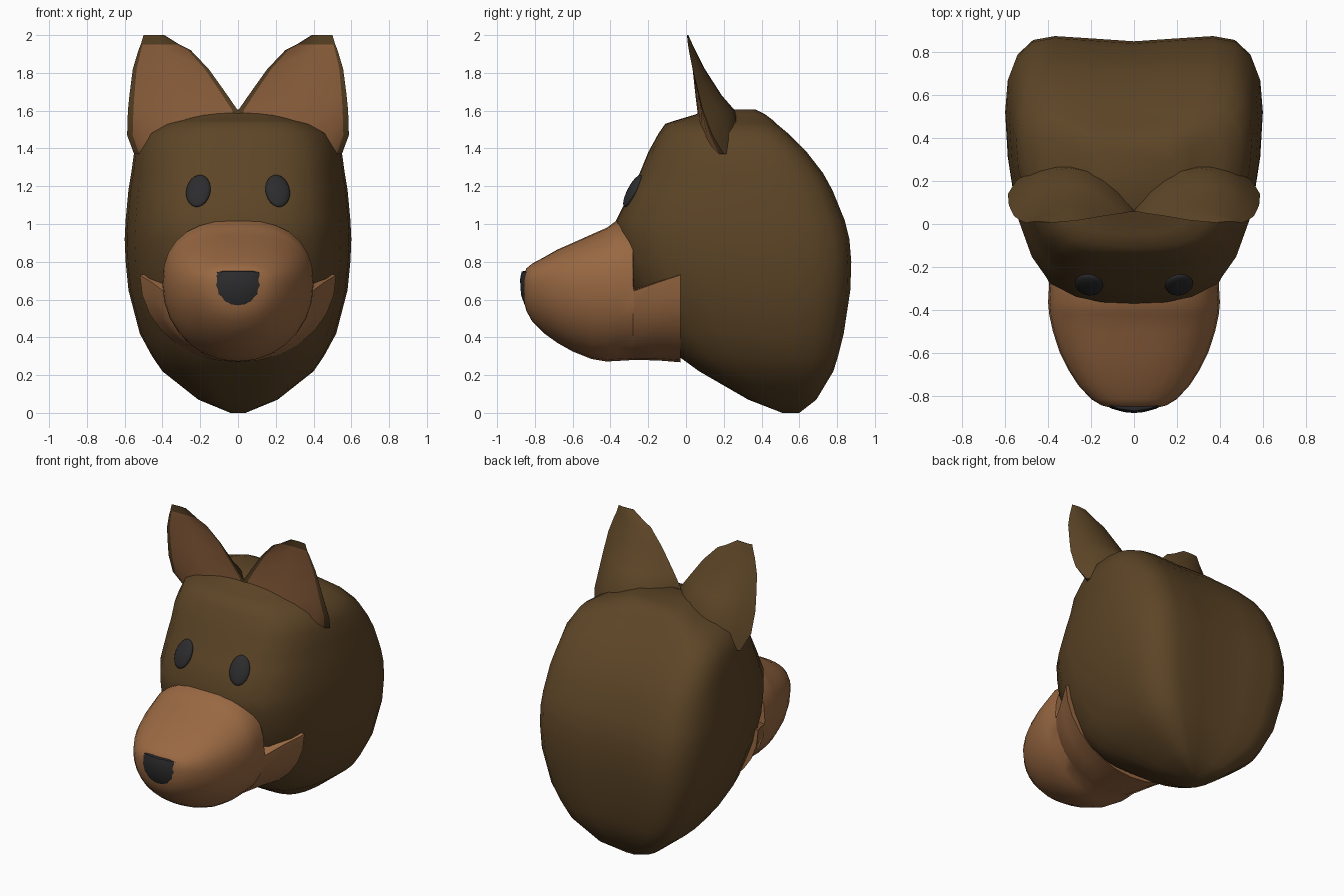
import bpy, bmesh, math

if "Cube" in bpy.data.objects:
    bpy.data.objects.remove(bpy.data.objects["Cube"])


def material(name, rgb):
    m = bpy.data.materials.new(name)
    m.diffuse_color = (*rgb, 1)
    m.use_nodes = True
    m.node_tree.nodes["Principled BSDF"].inputs["Base Color"].default_value = m.diffuse_color
    return m


DARK = material("dark_fur", (0.11, 0.06, 0.02))
TAN = material("tan_fur", (0.32, 0.14, 0.055))
BLACK = material("black", (0.025, 0.025, 0.027))


def loft(name, rings, mats, pick=None, angle=40):
    """Skin closed rings of points; pick(level, side) gives the material slot."""
    bm = bmesh.new()
    vs = [[bm.verts.new(p) for p in r] for r in rings]
    n = len(rings[0])
    for i in range(len(rings) - 1):
        for j in range(n):
            k = (j + 1) % n
            f = bm.faces.new((vs[i][j], vs[i][k], vs[i + 1][k], vs[i + 1][j]))
            f.material_index = pick(i, j) if pick else 0
    bm.faces.new(vs[0])
    bm.faces.new(vs[-1])
    bmesh.ops.recalc_face_normals(bm, faces=bm.faces)
    me = bpy.data.meshes.new(name)
    bm.to_mesh(me)
    bm.free()
    ob = bpy.data.objects.new(name, me)
    bpy.context.collection.objects.link(ob)
    for m in mats:
        me.materials.append(m)
    smooth(ob, angle)
    return ob


def smooth(ob, angle):
    bpy.ops.object.select_all(action='DESELECT')
    ob.select_set(True)
    bpy.context.view_layer.objects.active = ob
    bpy.ops.object.shade_smooth_by_angle(angle=math.radians(angle))


# Skull: horizontal sections of one outline (half width, front-to-back fraction)
half = [(0, 0), (.25, .005), (.45, .025), (.65, .075), (.8, .18), (.91, .33), (.98, .55),
        (1, .72), (.98, .84), (.91, .93), (.79, .985), (.62, 1), (.3, .99), (0, .98)]
outline = half + [(-u, v) for u, v in half[-2:0:-1]]
# z, half width, front y, back y
levels = [(0, .04, .51, .6), (.07, .21, .33, .69), (.22, .4, .07, .78), (.3, .455, -.04, .805),
          (.42, .52, -.15, .835), (.65, .58, -.28, .87), (.8, .595, -.345, .875),
          (.92, .6, -.362, .865), (1.02, .595, -.37, .84), (1.18, .58, -.29, .775),
          (1.27, .565, -.245, .725), (1.38, .55, -.2, .64), (1.48, .5, -.145, .54),
          (1.53, .41, -.11, .48), (1.55, .34, -.05, .46), (1.58, .27, .05, .42),
          (1.605, .2, .1, .37)]
loft("head", [[(u * w, f + v * (b - f), z) for u, v in outline] for z, w, f, b in levels], [DARK])


# Muzzle and jaw: upright sections from the nose end back to the cheeks
def muzzle_ring(y, w, top, bottom, mid, n=28):
    ring = []
    for i in range(n):
        a = 2 * math.pi * i / n
        c, s = math.cos(a), math.sin(a)
        p = 0.82 if s > 0 else 0.98
        h = top - mid if s > 0 else mid - bottom
        ring.append((w * math.copysign(abs(c) ** p, c), y, mid + h * math.copysign(abs(s) ** p, s)))
    return ring


# y, half width, top, bottom, widest height
sections = [(-.86, .09, .73, .6, .68), (-.845, .15, .765, .54, .68), (-.815, .2, .79, .485, .68),
            (-.75, .26, .825, .42, .68), (-.68, .305, .865, .37, .68), (-.6, .345, .9, .325, .68),
            (-.5, .378, .945, .285, .68), (-.42, .395, .98, .272, .68),
            (-.365, .4, 1.02, .275, .68), (-.28, .395, 1.02, .28, .67),
            (-.275, .395, .655, .28, .645), (-.15, .455, .70, .278, .69),
            (-.03, .52, .735, .268, .73)]
loft("muzzle", [muzzle_ring(*s) for s in sections], [TAN])

# Nose: shield-shaped pad bent over the muzzle tip
side = [(0, .752), (.08, .752), (.145, .745), (.155, .68), (.135, .615), (.095, .56), (.05, .535), (0, .53)]
shield = side + [(-x, z) for x, z in side[-2:0:-1]]


def nose_ring(k, back=0):
    pts = [(x * k, .67 + (z - .67) * k) for x, z in shield]
    return [(x, -.88 + 1.9 * x * x + 2.2 * (z - .68) ** 2 + back, z) for x, z in pts]


loft("nose", [nose_ring(.93, .06), nose_ring(1, .012), nose_ring(.95), nose_ring(.65), nose_ring(.3)], [BLACK])

# Ears: z, inner x, inner y, outer x, outer y, rearmost y
ear_levels = [(2.0, .39, .005, .5, .005, .012), (1.95, .31, .012, .515, .01, .035),
              (1.92, .25, .018, .527, .015, .05), (1.82, .155, .035, .557, .035, .1),
              (1.68, .055, .05, .575, .07, .19), (1.6, 0, .06, .583, .09, .26),
              (1.47, 0, .07, .587, .14, .28), (1.37, 0, .075, .55, .2, .29)]
N = 8
FRONT = (.95, .85, .5, .05)


def ear_ring(z, xi, yi, xo, yo, yb, sx):
    ring = []
    for i in range(N + 1):
        t = i / N
        line = yi + (yo - yi) * t
        bulge = (yb - (yi + yo) / 2) * math.sin(math.pi * t) ** .8
        ring.append((sx * (xi + (xo - xi) * t), line + bulge, z))
    for t in FRONT:
        dip = .004 if t < .9 else 0
        ring.append((sx * (xi + (xo - xi) * t), yi + (yo - yi) * t ** 4 + dip, z))
    return ring


for label, sx in (("left", -1), ("right", 1)):
    loft(label + "_ear", [ear_ring(*l, sx) for l in ear_levels], [DARK, TAN],
         lambda i, j: 1 if i > 0 and N < j < N + 4 else 0)

# Eyes: flattened balls lying on the sloping face
for label, sx in (("left", -1), ("right", 1)):
    bpy.ops.mesh.primitive_uv_sphere_add(segments=20, ring_count=12, radius=1,
                                         location=(sx * .21, -.282, 1.175),
                                         rotation=(math.radians(-28), 0, sx * math.radians(12)))
    eye = bpy.context.object
    eye.name = label + "_eye"
    eye.scale = (.066, .026, .095)
    eye.data.materials.append(BLACK)
    smooth(eye, 60)
